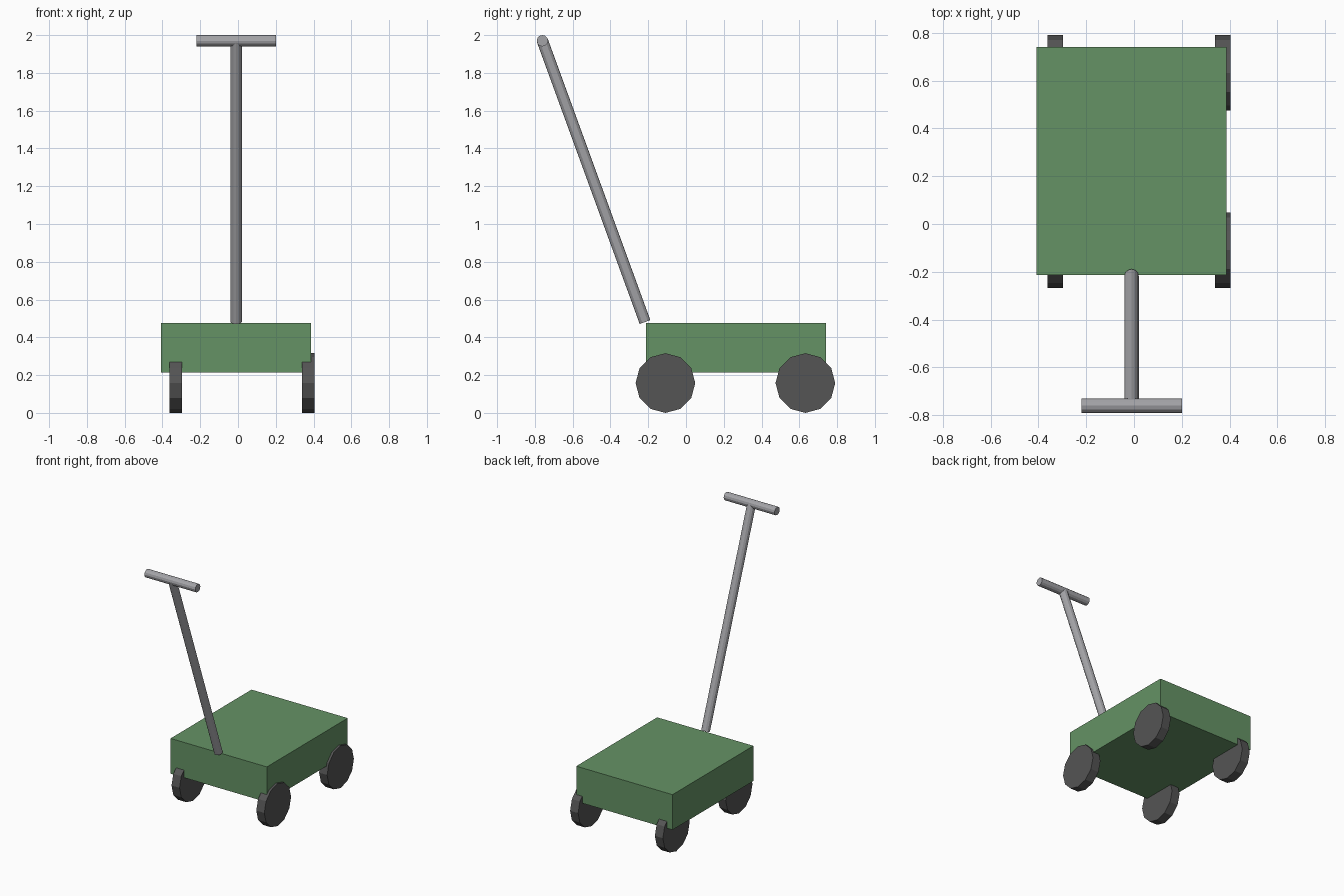
import bpy
from math import pi
from mathutils import Vector

if "Cube" in bpy.data.objects:
    bpy.data.objects.remove(bpy.data.objects["Cube"])

GREEN = (0.13, 0.29, 0.13, 1)
DARK = (0.09, 0.09, 0.09, 1)
STEEL = (0.37, 0.37, 0.39, 1)


def material(name, color):
    m = bpy.data.materials.new(name)
    m.diffuse_color = color
    m.use_nodes = True
    m.node_tree.nodes["Principled BSDF"].inputs["Base Color"].default_value = m.diffuse_color
    return m


def rod(name, start, end, radius, mat, sides=12):
    """Flat-faced cylinder between two points."""
    a, b = Vector(start), Vector(end)
    axis = b - a
    bpy.ops.mesh.primitive_cylinder_add(vertices=sides, radius=radius,
                                        depth=axis.length, location=(a + b) / 2)
    ob = bpy.context.object
    if abs(axis.normalized().x) > 0.99:
        ob.rotation_euler = (0, pi / 2, 0)
    else:
        ob.rotation_euler = axis.to_track_quat('Z', 'Y').to_euler()
    ob.name = name
    ob.data.materials.append(mat)
    return ob


green = material("green_paint", GREEN)
dark = material("dark_rubber", DARK)
steel = material("steel", STEEL)

# Closed cart body
bpy.ops.mesh.primitive_cube_add(size=1, location=(-0.01, 0.264, 0.345))
body = bpy.context.object
body.name = "cart_body"
body.scale = (0.795, 0.954, 0.263)
body.data.materials.append(green)

# Four twelve-sided wheels, the right pair slightly proud of the body
for side, x0, x1 in (("left", -0.362, -0.296), ("right", 0.338, 0.404)):
    for place, y in (("front", -0.109), ("rear", 0.632)):
        rod(f"{place}_{side}_wheel", (x0, y, 0.158), (x1, y, 0.158), 0.158, dark)

# Tilted pull shaft and its cross grip
rod("pull_shaft", (-0.01, -0.217, 0.481), (-0.01, -0.76, 1.97), 0.03, steel)
rod("handle_grip", (-0.22, -0.76, 1.97), (0.20, -0.76, 1.97), 0.03, steel)
